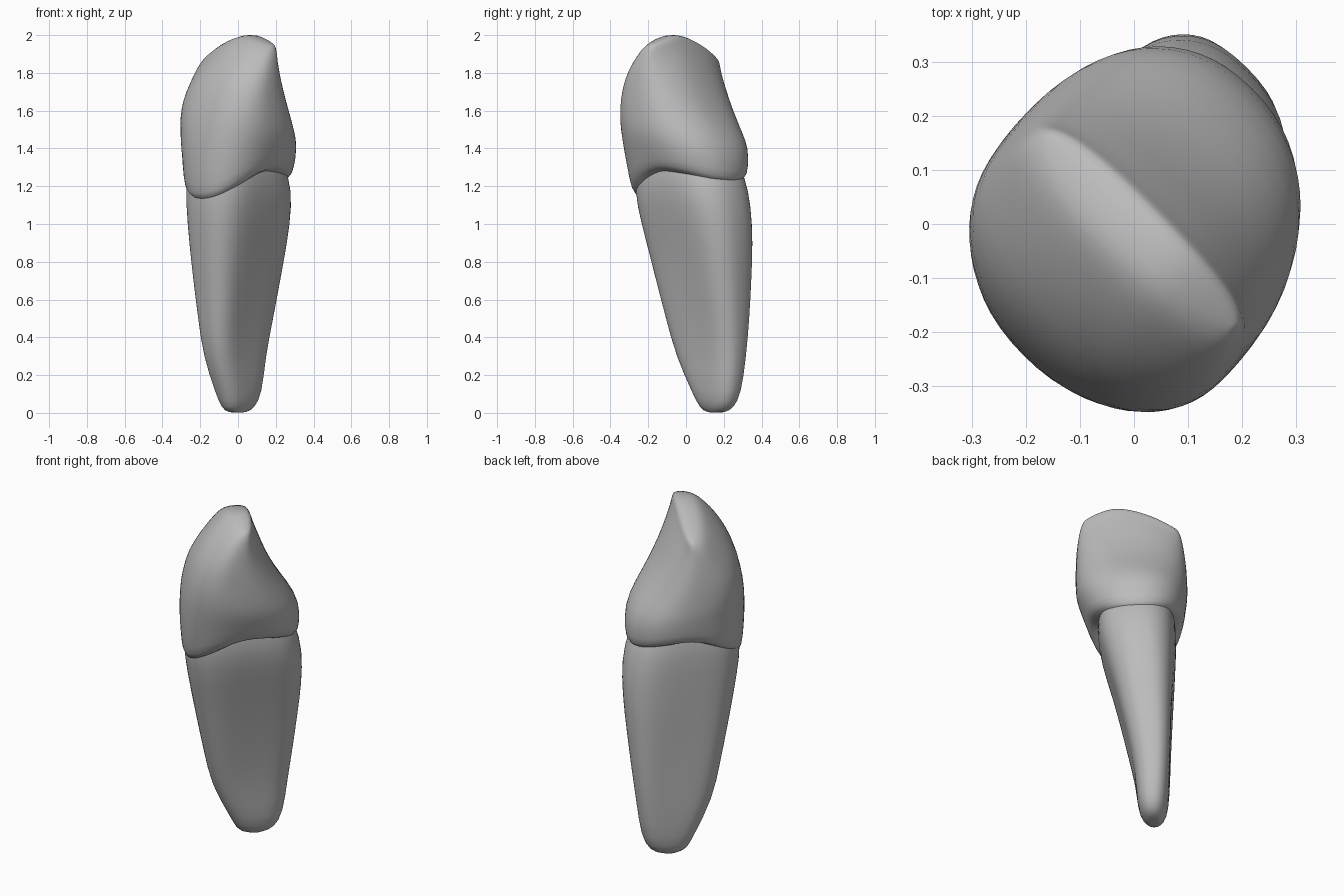
import bpy, bmesh, math

if "Cube" in bpy.data.objects:
    bpy.data.objects.remove(bpy.data.objects["Cube"])

SEGMENTS = 32
R = math.sqrt(0.5)

grey = bpy.data.materials.new("neutral grey")
grey.use_nodes = True
colour = (0.5, 0.5, 0.5, 1)
grey.diffuse_color = colour
grey.node_tree.nodes["Principled BSDF"].inputs["Base Color"].default_value = colour


def power(value, n):
    return math.copysign(abs(value) ** (2 / n), value)


def clamp(value):
    return max(0.0, min(1.0, value))


def cap(bm, ring):
    """Close a ring with strips running from lip side to tongue side."""
    half = SEGMENTS // 2
    bm.faces.new((ring[0], ring[1], ring[-1]))
    bm.faces.new((ring[half - 1], ring[half], ring[half + 1]))
    for i in range(1, half - 1):
        bm.faces.new((ring[i], ring[i + 1], ring[-i - 1], ring[-i]))


def loft(name, sections, shape):
    """Skin closed rings; u runs along the biting edge, v from lip to tongue."""
    bm = bmesh.new()
    rings = []
    for z, u0, u1, v0, v1, n in sections:
        ring = []
        for i in range(SEGMENTS):
            angle = math.tau * i / SEGMENTS
            c, s = power(math.cos(angle), n), power(math.sin(angle), n)
            uc, vc = (u0 + u1) / 2, (v0 + v1) / 2
            u = uc + c * (u1 - u0) / 2
            v = vc + s * (v1 - v0) / 2
            u, v, height = shape(u, v, z, c, s)
            ring.append(bm.verts.new(((u + v) * R, (v - u) * R, height)))
        rings.append(ring)
    for low, high in zip(rings, rings[1:]):
        for i in range(SEGMENTS):
            j = (i + 1) % SEGMENTS
            bm.faces.new((low[i], low[j], high[j], high[i]))
    cap(bm, rings[0])
    cap(bm, rings[-1])
    bmesh.ops.recalc_face_normals(bm, faces=bm.faces)
    mesh = bpy.data.meshes.new(name)
    bm.to_mesh(mesh)
    bm.free()
    mesh.materials.append(grey)
    mesh.shade_smooth()
    obj = bpy.data.objects.new(name, mesh)
    bpy.context.collection.objects.link(obj)
    smooth = obj.modifiers.new("smooth", 'SUBSURF')
    smooth.levels = smooth.render_levels = 1
    return obj


def root_shape(u, v, z, c, s):
    # the root is twisted a little and its narrow sides are slightly hollow
    hollow = 0.018 * clamp(z / 0.5) * max(0, 1 - (s / 0.7) ** 2)
    return u - 0.018 * s * clamp(z * 3) - math.copysign(hollow, c), v, z


def crown_shape(u, v, z, c, s):
    # scalloped neck line, arched biting edge and dished tongue side
    neck = 0.1 - (0.165 * abs(s) ** 1.6 if s < 0 else 0.07 * s * s)
    neck *= clamp((1.5 - z) / 0.3)
    arch = 0.75 * abs(u - 0.09) ** 1.5 * clamp((z - 1.4) / 0.5)
    if s > 0:
        v -= 0.03 * clamp(1 - abs(z - 1.68) / 0.22) * (1 - c * c)
    twist = 0.02 * s * clamp((2 - z) / 0.12)
    return u - twist, v, z + neck - arch


# height, then u and v limits, then squareness
root = [
    (0.00, -0.145, -0.085, 0.05, 0.17, 2.0),
    (0.025, -0.178, -0.052, 0.01, 0.22, 2.2),
    (0.10, -0.20, -0.025, -0.025, 0.265, 2.4),
    (0.30, -0.212, -0.003, -0.13, 0.29, 2.6),
    (0.50, -0.22, 0.04, -0.17, 0.315, 2.8),
    (0.70, -0.227, 0.085, -0.212, 0.335, 2.8),
    (0.90, -0.237, 0.135, -0.25, 0.355, 2.7),
    (1.10, -0.245, 0.195, -0.288, 0.355, 2.5),
    (1.25, -0.25, 0.22, -0.292, 0.32, 2.3),
    (1.40, -0.21, 0.19, -0.24, 0.24, 2.2),
]
crown = [
    (1.18, -0.20, 0.17, -0.24, 0.25, 2.2),
    (1.19, -0.26, 0.235, -0.295, 0.325, 2.2),
    (1.25, -0.275, 0.26, -0.308, 0.335, 2.2),
    (1.38, -0.285, 0.292, -0.32, 0.335, 2.2),
    (1.50, -0.288, 0.315, -0.318, 0.285, 2.3),
    (1.62, -0.285, 0.32, -0.30, 0.22, 2.5),
    (1.75, -0.28, 0.32, -0.265, 0.155, 2.6),
    (1.87, -0.27, 0.315, -0.195, 0.095, 2.7),
    (1.95, -0.26, 0.30, -0.125, 0.06, 2.8),
    (1.99, -0.25, 0.285, -0.08, 0.05, 2.8),
    (2.005, -0.235, 0.265, -0.04, 0.035, 2.8),
]

loft("tooth_root", root, root_shape)
loft("tooth_crown", crown, crown_shape)
